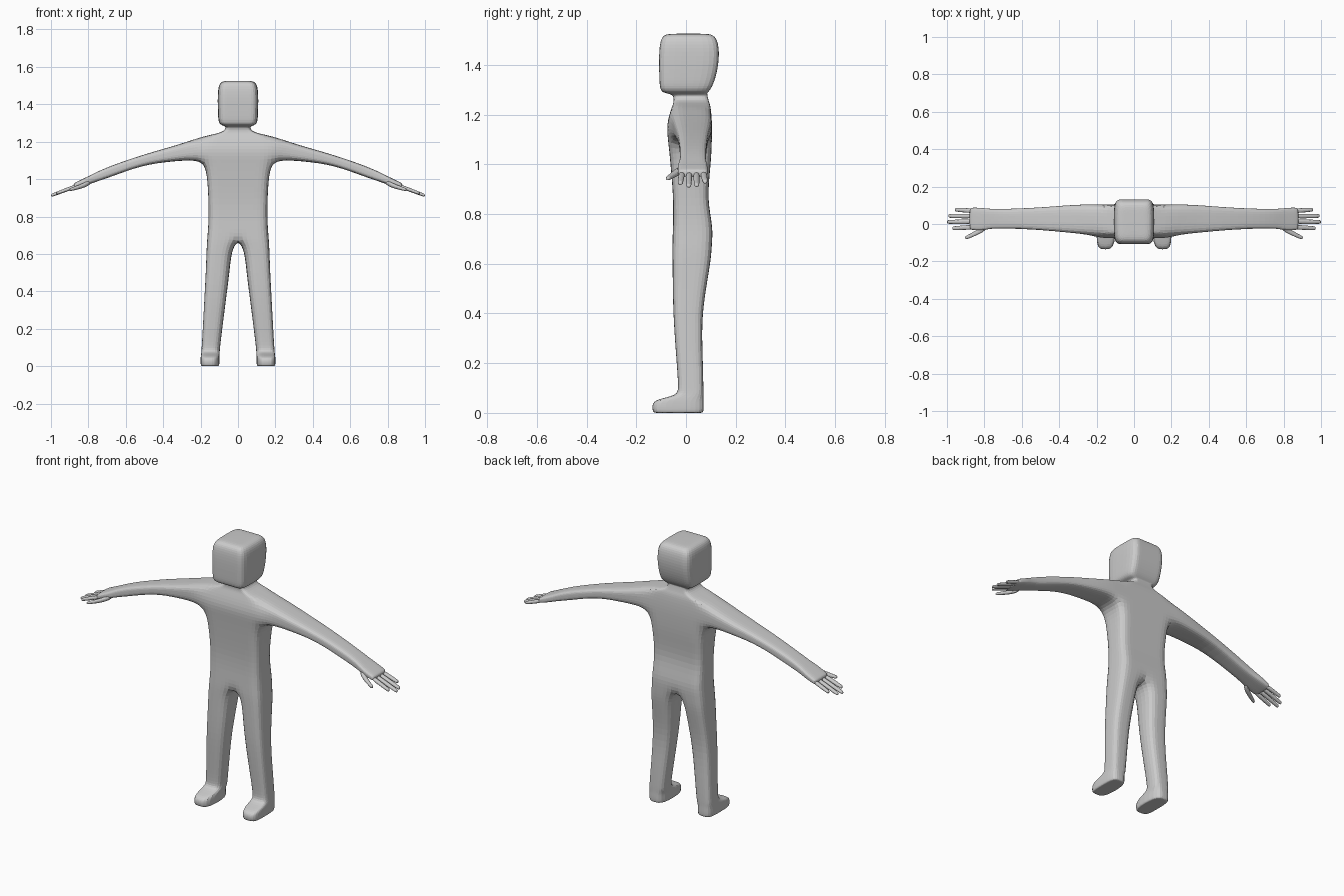
import bpy, bmesh
from mathutils import Vector

grey = bpy.data.materials.new("light grey")
grey.diffuse_color = (0.6, 0.6, 0.6, 1)


def half_ring(bm, z, x0, x1, yf, yb, zf=None):
    """Seven points from front inner edge, round the outside, to back inner edge."""
    zf = z if zf is None else zf
    xm, ym, zm = x0 + 0.55 * (x1 - x0), (yf + yb) / 2, (z + zf) / 2
    pts = [(x0, yf, zf), (xm, yf, zf), (x1, yf, zf), (x1, ym, zm),
           (x1, yb, z), (xm, yb, z), (x0, yb, z)]
    return [bm.verts.new(p) for p in pts]


def arm_ring(bm, x, zb, zt, yf, yb):
    ym, zm = (yf + yb) / 2, (zb + zt) / 2
    pts = [(yf, zb), (ym, zb), (yb, zb), (yb, zm), (yb, zt), (ym, zt), (yf, zt), (yf, zm)]
    return [bm.verts.new((x, y, z)) for y, z in pts]


def bridge(bm, a, b, closed=True, skip=()):
    n = len(a)
    for i in range(n if closed else n - 1):
        if i not in skip:
            j = (i + 1) % n
            bm.faces.new((a[i], a[j], b[j], b[i]))


def finish(bm, name):
    """Mirror the half mesh and subdivide it."""
    bmesh.ops.recalc_face_normals(bm, faces=bm.faces[:])
    me = bpy.data.meshes.new(name)
    bm.to_mesh(me)
    bm.free()
    me.materials.append(grey)
    ob = bpy.data.objects.new(name, me)
    bpy.context.collection.objects.link(ob)
    m = ob.modifiers.new("mirror", 'MIRROR')
    m.merge_threshold = 0.0005
    s = ob.modifiers.new("subdivide", 'SUBSURF')
    s.levels = s.render_levels = 2
    return ob


bm = bmesh.new()

# torso, neck and head: z, half width, front y, back y
trunk = [
    (0.675, 0.165, -0.055, 0.104), (0.75, 0.158, -0.052, 0.109),
    (0.86, 0.156, -0.050, 0.084), (1.00, 0.163, -0.062, 0.100),
    (1.09, 0.178, -0.071, 0.104), (1.16, 0.185, -0.080, 0.105),
    (1.233, 0.170, -0.056, 0.100), (1.25, 0.075, -0.049, 0.092),
    (1.282, 0.060, -0.048, 0.085), (1.287, 0.088, -0.092, 0.085),
    (1.302, 0.104, -0.105, 0.100), (1.345, 0.107, -0.107, 0.119),
    (1.42, 0.109, -0.109, 0.134), (1.488, 0.107, -0.106, 0.131),
    (1.523, 0.092, -0.092, 0.113), (1.526, 0.050, -0.050, 0.070)]
rings = [half_ring(bm, z, 0, w, yf, yb) for z, w, yf, yb in trunk]
ARMPIT = 4
for k in range(len(rings) - 1):
    # leave the side open where the arm grows out
    skip = (2, 3) if k in (ARMPIT, ARMPIT + 1) else ()
    bridge(bm, rings[k], rings[k + 1], closed=False, skip=skip)
bm.faces.new(rings[-1])

# leg and foot: z, inner x, outer x, front y, back y, front z
leg = [
    (0.615, 0.032, 0.168, -0.054, 0.100, 0.615), (0.50, 0.043, 0.172, -0.053, 0.080, 0.50),
    (0.37, 0.060, 0.179, -0.050, 0.062, 0.37), (0.20, 0.082, 0.188, -0.037, 0.068, 0.20),
    (0.10, 0.094, 0.194, -0.030, 0.070, 0.10), (0.075, 0.096, 0.196, -0.035, 0.070, 0.070),
    (0.055, 0.097, 0.199, -0.120, 0.070, 0.055), (0.035, 0.097, 0.200, -0.136, 0.071, 0.035),
    (0.012, 0.097, 0.200, -0.135, 0.071, 0.012), (0.0, 0.100, 0.197, -0.130, 0.068, 0.0),
    (0.0, 0.115, 0.182, -0.110, 0.050, 0.0)]
prev = rings[0]
for z, x0, x1, yf, yb, zf in leg:
    cur = half_ring(bm, z, x0, x1, yf, yb, zf)
    bridge(bm, prev, cur)
    prev = cur
bm.faces.new(prev)

# arm and palm: x, bottom z, top z, front y, back y
lo, mid, hi = rings[ARMPIT:ARMPIT + 3]
prev = [lo[2], lo[3], lo[4], mid[4], hi[4], hi[3], hi[2], mid[2]]
arm = [
    (0.25, 1.103, 1.207, -0.055, 0.105), (0.36, 1.094, 1.172, -0.045, 0.100),
    (0.51, 1.076, 1.130, -0.030, 0.087), (0.685, 1.010, 1.070, -0.023, 0.080),
    (0.77, 0.982, 1.031, -0.024, 0.080), (0.81, 0.968, 1.010, -0.035, 0.086),
    (0.865, 0.950, 0.985, -0.032, 0.088), (0.88, 0.948, 0.976, -0.028, 0.084)]
for sec in arm:
    cur = arm_ring(bm, *sec)
    bridge(bm, prev, cur)
    prev = cur
bm.faces.new(prev)
finish(bm, "body")

# fingers and thumb
bm = bmesh.new()


def finger(path, radii):
    prev = None
    for p, r in zip(path, radii):
        cur = [bm.verts.new(Vector(p) + Vector((0, sy * r, sz * r * 0.85)))
               for sy, sz in ((-1, -1), (1, -1), (1, 1), (-1, 1))]
        if prev:
            bridge(bm, prev, cur)
        else:
            bm.faces.new(cur)
        prev = cur
    bm.faces.new(prev)


for y0, y1, x1 in ((-0.016, -0.023, 0.972), (0.013, 0.011, 1.0),
                   (0.042, 0.043, 0.993), (0.070, 0.077, 0.958)):
    z1 = 0.968 - 0.4 * (x1 - 0.86)
    a, b = Vector((0.85, y0, 0.968)), Vector((x1, y1, z1))
    finger([a, a.lerp(b, 0.5), a.lerp(b, 0.93), b], (0.014, 0.013, 0.0115, 0.009))
finger([(0.785, -0.012, 0.985), (0.825, -0.038, 0.966), (0.865, -0.058, 0.953),
        (0.895, -0.072, 0.944), (0.903, -0.074, 0.942)],
       (0.018, 0.017, 0.013, 0.011, 0.008))
finish(bm, "fingers")
